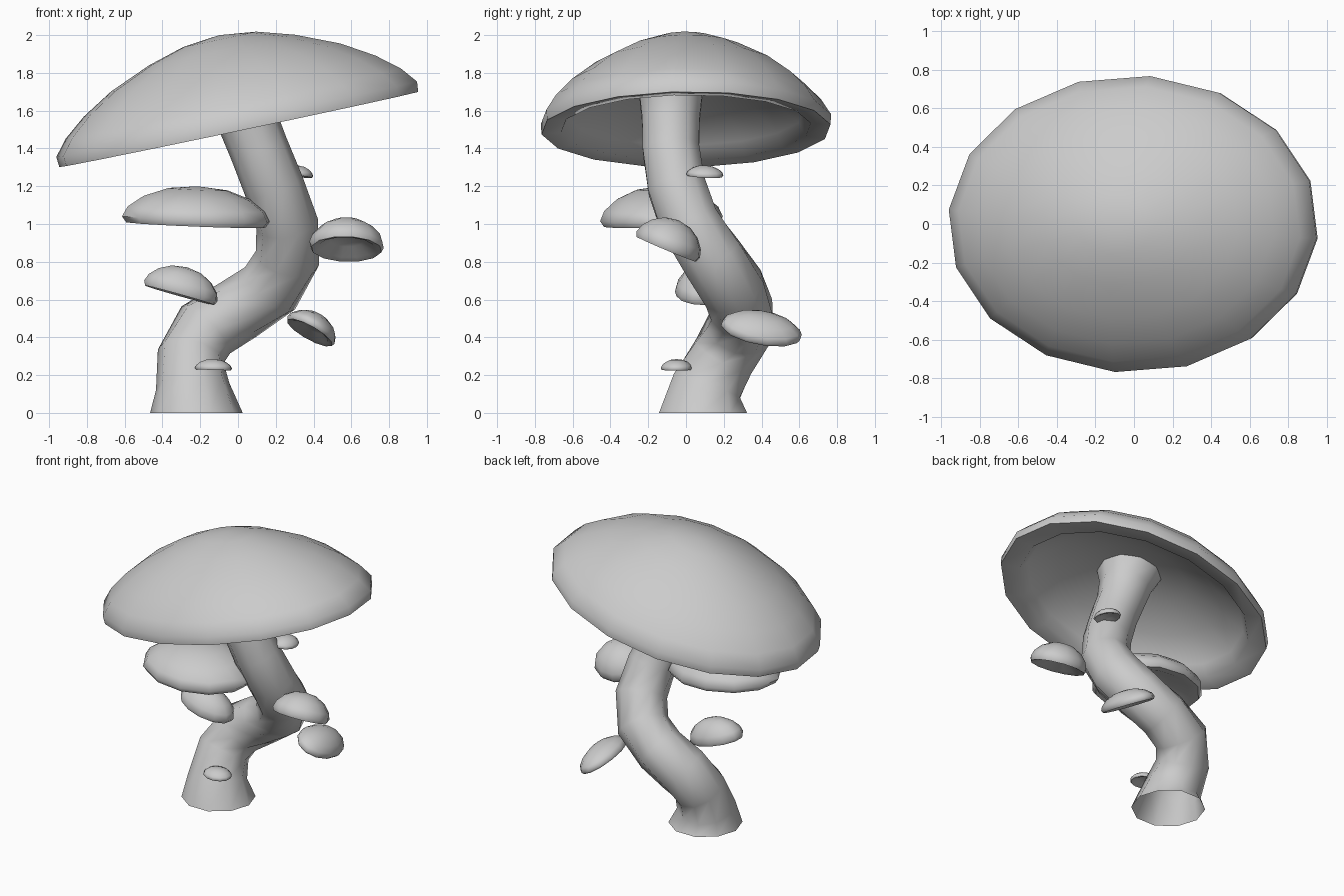
import bpy, bmesh
from math import cos, sin, pi, radians
from mathutils import Vector, Matrix

if "Cube" in bpy.data.objects:
    bpy.data.objects.remove(bpy.data.objects["Cube"])

Z = Vector((0, 0, 1))


def finish(bm, name):
    bmesh.ops.recalc_face_normals(bm, faces=bm.faces)
    me = bpy.data.meshes.new(name)
    bm.to_mesh(me)
    bm.free()
    ob = bpy.data.objects.new(name, me)
    bpy.context.collection.objects.link(ob)
    bpy.ops.object.select_all(action='DESELECT')
    ob.select_set(True)
    bpy.context.view_layer.objects.active = ob
    bpy.ops.object.shade_smooth_by_angle(angle=radians(60))
    return ob


def bridge(bm, a, b):
    n = len(a)
    for i in range(n):
        j = (i + 1) % n
        bm.faces.new((a[i], a[j], b[j], b[i]))


def cap(name, center, half, height, slope, profile, sides, phase=0.0, roll=0.0):
    """Lathed cap with hollow underside, stretched to an ellipse and tilted."""
    bm = bmesh.new()
    up = Vector((-slope[0], -slope[1], 1)).normalized()
    mat = Matrix.Translation(center) @ Z.rotation_difference(up).to_matrix().to_4x4()
    mat = mat @ Matrix.Rotation(roll, 4, 'Z')
    rings = []
    for r, w in profile[1:-1]:
        rings.append([bm.verts.new(mat @ Vector((
            half[0] * r * cos(phase + 2 * pi * i / sides),
            half[1] * r * sin(phase + 2 * pi * i / sides),
            height * w))) for i in range(sides)])
    for a, b in zip(rings, rings[1:]):
        bridge(bm, a, b)
    for ring, (_, w) in ((rings[0], profile[0]), (rings[-1], profile[-1])):
        tip = bm.verts.new(mat @ Vector((0, 0, height * w)))
        for i in range(sides):
            bm.faces.new((ring[i], ring[(i + 1) % sides], tip))
    return finish(bm, name)


# Winding stem: x, y, z, radius; open at the bottom, flared under the cap
path = [(-.22, .09, 0, .245), (-.24, .11, .14, .195), (-.25, .2, .3, .178),
        (-.17, .28, .44, .18), (0, .295, .545, .172), (.17, .25, .66, .175),
        (.262, .14, .82, .172), (.26, .02, 1.0, .165), (.19, -.05, 1.2, .16),
        (.11, -.08, 1.4, .157), (.05, -.08, 1.55, .16), (.01, -.08, 1.68, .175),
        (-.02, -.08, 1.8, .22)]
pts = [Vector(p[:3]) for p in path]
bm = bmesh.new()
rings = []
for k, p in enumerate(path):
    t = Z if k == 0 else (pts[min(k + 1, len(pts) - 1)] - pts[k - 1]).normalized()
    rot = Z.rotation_difference(t).to_matrix()
    rings.append([bm.verts.new(pts[k] + rot @ Vector((
        p[3] * cos(2 * pi * i / 10), p[3] * sin(2 * pi * i / 10), 0))) for i in range(10)])
for a, b in zip(rings, rings[1:]):
    bridge(bm, a, b)
finish(bm, "stem")

# Big tilted cap with a rolled rim
big = [(0, .49), (.2, .468), (.4, .41), (.63, .315), (.8, .215), (.92, .12),
       (.99, .035), (.985, -.02), (.85, -.01), (.8, .06), (.6, .17), (.35, .25), (0, .29)]
cap("main_cap", (0, 0, 1.52), (.99, .78), 1, (.21, .01), big, 16, radians(17))

# Side shelf caps
small = [(0, 1), (.4, .9), (.72, .62), (.93, .25), (1, -.08), (.94, -.28),
         (.75, -.2), (.45, .1), (0, .2)]
shelves = [
    ("left_upper_shelf", (-.22, -.13, 1.04), (.4, .33), .16, (-.04, .03)),
    ("left_lower_shelf", (-.3, .08, .655), (.205, .14), .12, (-.28, -.04)),
    ("right_upper_shelf", (.575, -.09, .9), (.2, .185), .13, (-.03, -.42)),
    ("right_lower_shelf", (.39, .4, .445), (.145, .22), .085, (-.55, -.2)),
    ("base_bud", (-.13, -.05, .24), (.1, .085), .045, (-.03, 0)),
    ("top_bud", (.315, .1, 1.265), (.085, .1), .045, (-.1, -.05)),
]
for name, center, half, height, slope in shelves:
    cap(name, center, half, height, slope, small, 12, radians(10))
